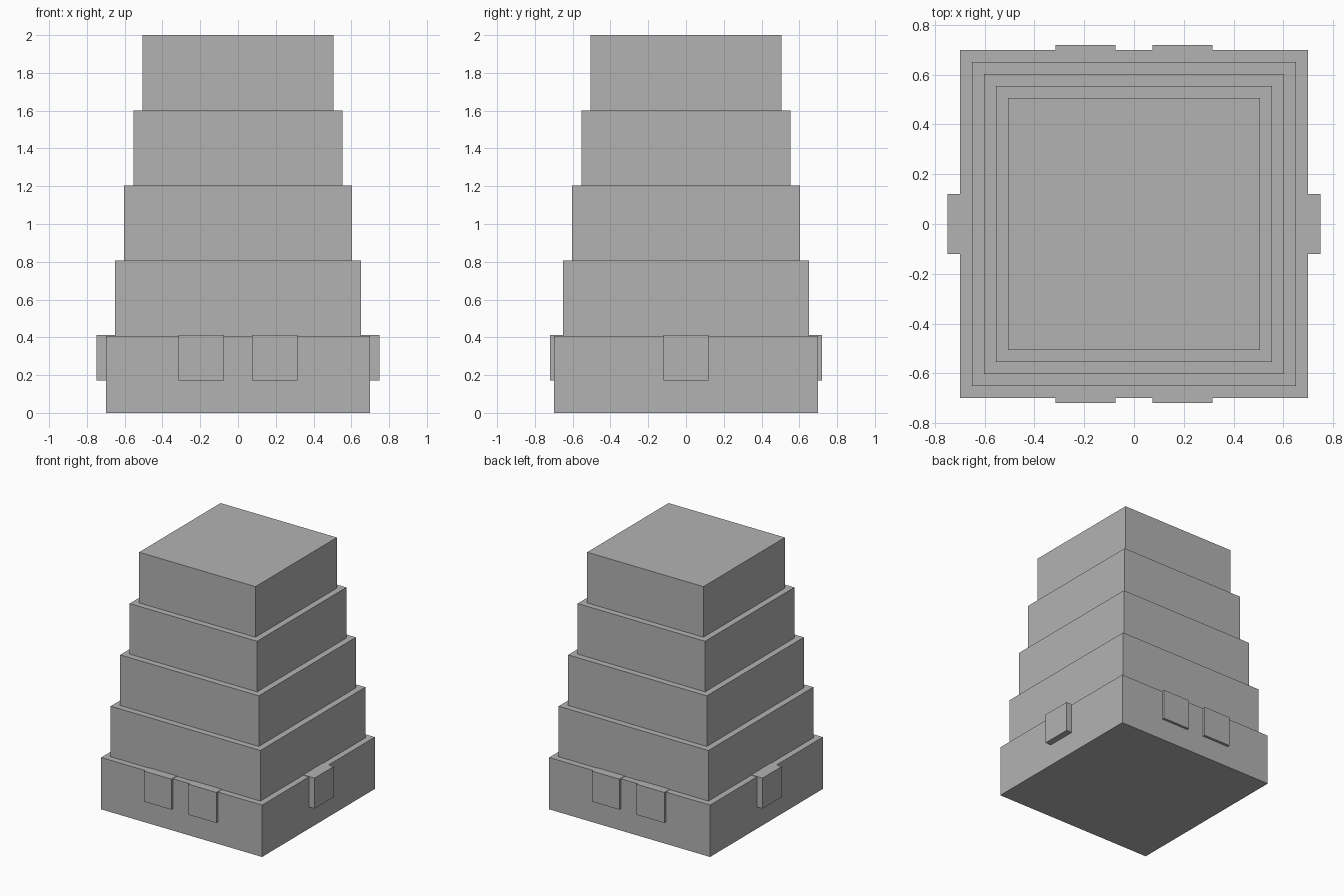
import bpy, bmesh
from mathutils import Vector

if "Cube" in bpy.data.objects:
    bpy.data.objects.remove(bpy.data.objects["Cube"])

grey = bpy.data.materials.new("plain grey")
grey.diffuse_color = (0.45, 0.45, 0.45, 1)
grey.use_nodes = True
grey.node_tree.nodes["Principled BSDF"].inputs["Base Color"].default_value = grey.diffuse_color


def box(name, lo, hi):
    """Axis-aligned box between two corners."""
    lo, hi = Vector(lo), Vector(hi)
    bm = bmesh.new()
    bmesh.ops.create_cube(bm, size=1)
    for v in bm.verts:
        v.co = Vector([(lo[i] + hi[i]) / 2 + v.co[i] * (hi[i] - lo[i]) for i in range(3)])
    mesh = bpy.data.meshes.new(name)
    bm.to_mesh(mesh)
    bm.free()
    mesh.materials.append(grey)
    obj = bpy.data.objects.new(name, mesh)
    bpy.context.collection.objects.link(obj)
    return obj


# Stepped tower: five square tiers, each a little narrower
base_top, step = 0.408, 0.398
for i in range(5):
    h = 0.70 - 0.0485 * i
    z0 = 0 if i == 0 else base_top + step * (i - 1)
    box(f"tier_{i + 1}", (-h, -h, z0), (h, h, base_top + step * i))

# Blocks set into the rim of the lowest tier
z0, z1, inner = 0.172, 0.412, 0.652
for side in (-1, 1):
    # two shallow blocks on the front and back
    y0, y1 = sorted((side * inner, side * 0.72))
    for cx in (-0.195, 0.195):
        box("wall_block", (cx - 0.12, y0, z0), (cx + 0.12, y1, z1))
    # one deeper block on the left and right
    x0, x1 = sorted((side * inner, side * 0.75))
    box("side_block", (x0, -0.12, z0), (x1, 0.12, z1))
